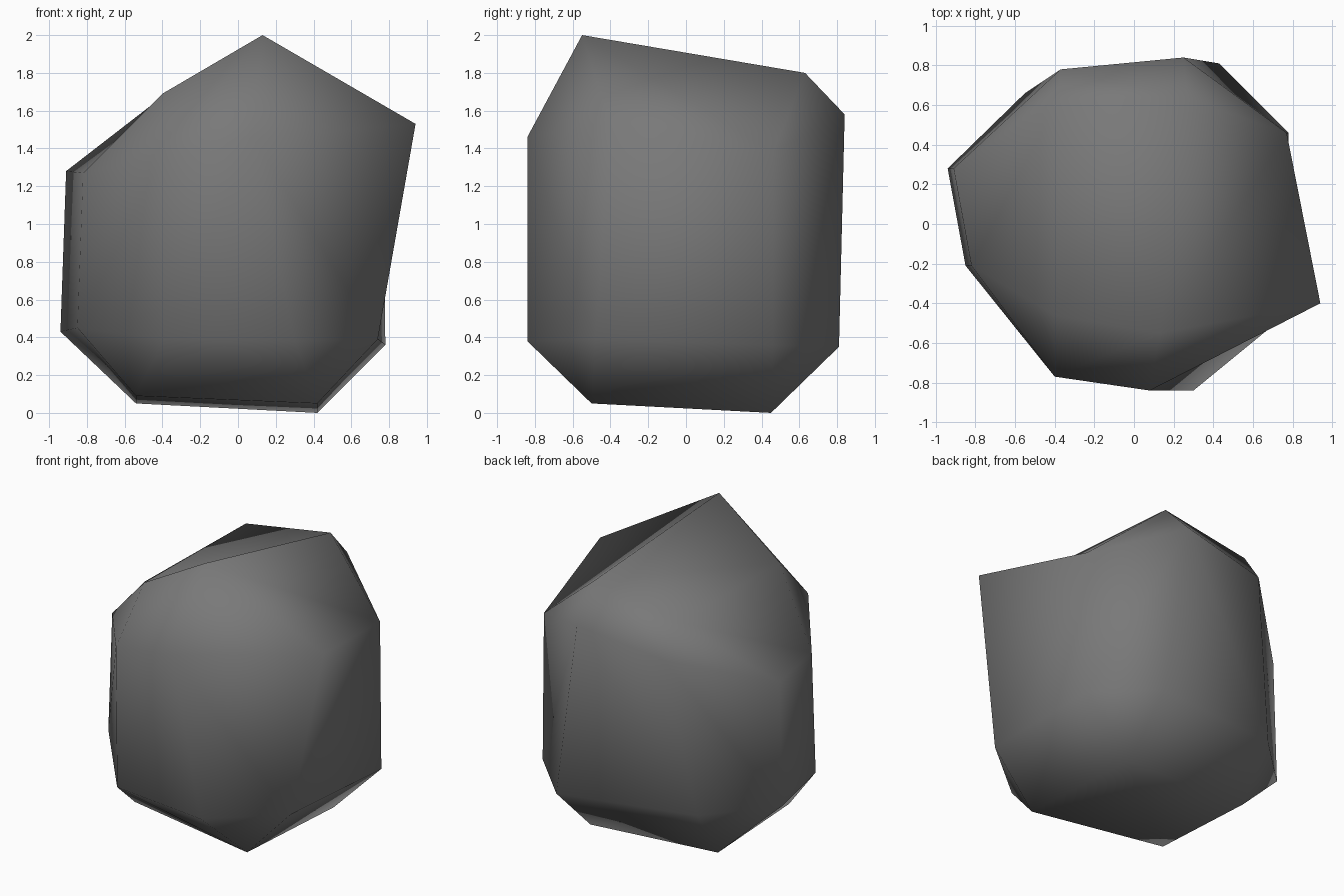
import bpy, bmesh
from itertools import product

if "Cube" in bpy.data.objects:
    bpy.data.objects.remove(bpy.data.objects["Cube"])

# Irregular boulder: a chamfered box, four corner points per side.
# Corner order per side: (-,-) (+,-) (-,+) (+,+) over the two remaining axes.
SIDES = {
    (2, 1): [(-.40, -.46, 1.69), (.13, -.55, 2.0), (-.38, .63, 1.69), (.27, .63, 1.80)],
    (2, -1): [(-.54, -.36, .09), (.42, -.50, .05), (-.54, .42, .05), (.42, .45, 0)],
    (1, -1): [(-.39, -.77, .39), (.30, -.84, .38), (-.40, -.77, 1.36), (.08, -.84, 1.46)],
    (1, 1): [(-.55, .66, .40), (.43, .81, .35), (-.37, .78, 1.48), (.25, .84, 1.58)],
    (0, -1): [(-.85, -.21, .45), (-.94, .28, .43), (-.82, -.21, 1.27), (-.91, .28, 1.28)],
    (0, 1): [(.74, -.48, .39), (.78, .46, .36), (.94, -.40, 1.53), (.77, .46, 1.38)],
}

bm = bmesh.new()
vert = {}
for (axis, sign), points in SIDES.items():
    u, w = [a for a in range(3) if a != axis]
    for p, (sw, su) in zip(points, product((-1, 1), repeat=2)):
        corner = [0, 0, 0]
        corner[axis], corner[u], corner[w] = sign, su, sw
        vert[(axis, *corner)] = bm.verts.new(p)


def v(axis, signs):
    return vert[(axis, signs[0], signs[1], signs[2])]


# six main sides and twelve chamfers along the edges
for a in range(3):
    b, c = [i for i in range(3) if i != a]
    for s in (-1, 1):
        bm.faces.new([v(a, {a: s, b: p, c: q}) for p, q in ((-1, -1), (1, -1), (1, 1), (-1, 1))])
    for p, q in product((-1, 1), repeat=2):
        lo, hi = {a: -1, b: p, c: q}, {a: 1, b: p, c: q}
        bm.faces.new([v(b, lo), v(b, hi), v(c, hi), v(c, lo)])

# eight corner triangles
for s in product((-1, 1), repeat=3):
    bm.faces.new([v(a, s) for a in range(3)])

# creases across the most twisted sides
for k1, k2 in (((2, -1, -1, 1), (2, 1, 1, 1)),
               ((2, 1, -1, 1), (0, 1, 1, 1)),
               ((1, 1, -1, 1), (0, 1, -1, -1))):
    bmesh.ops.connect_verts(bm, verts=[vert[k1], vert[k2]])

bmesh.ops.recalc_face_normals(bm, faces=bm.faces[:])
for f in bm.faces:
    f.smooth = True

mesh = bpy.data.meshes.new("boulder")
bm.to_mesh(mesh)
bm.free()
stone = bpy.data.materials.new("grey stone")
stone.diffuse_color = (.19, .19, .19, 1)
stone.use_nodes = True
stone.node_tree.nodes["Principled BSDF"].inputs["Base Color"].default_value = stone.diffuse_color
mesh.materials.append(stone)
bpy.context.collection.objects.link(bpy.data.objects.new("boulder", mesh))
